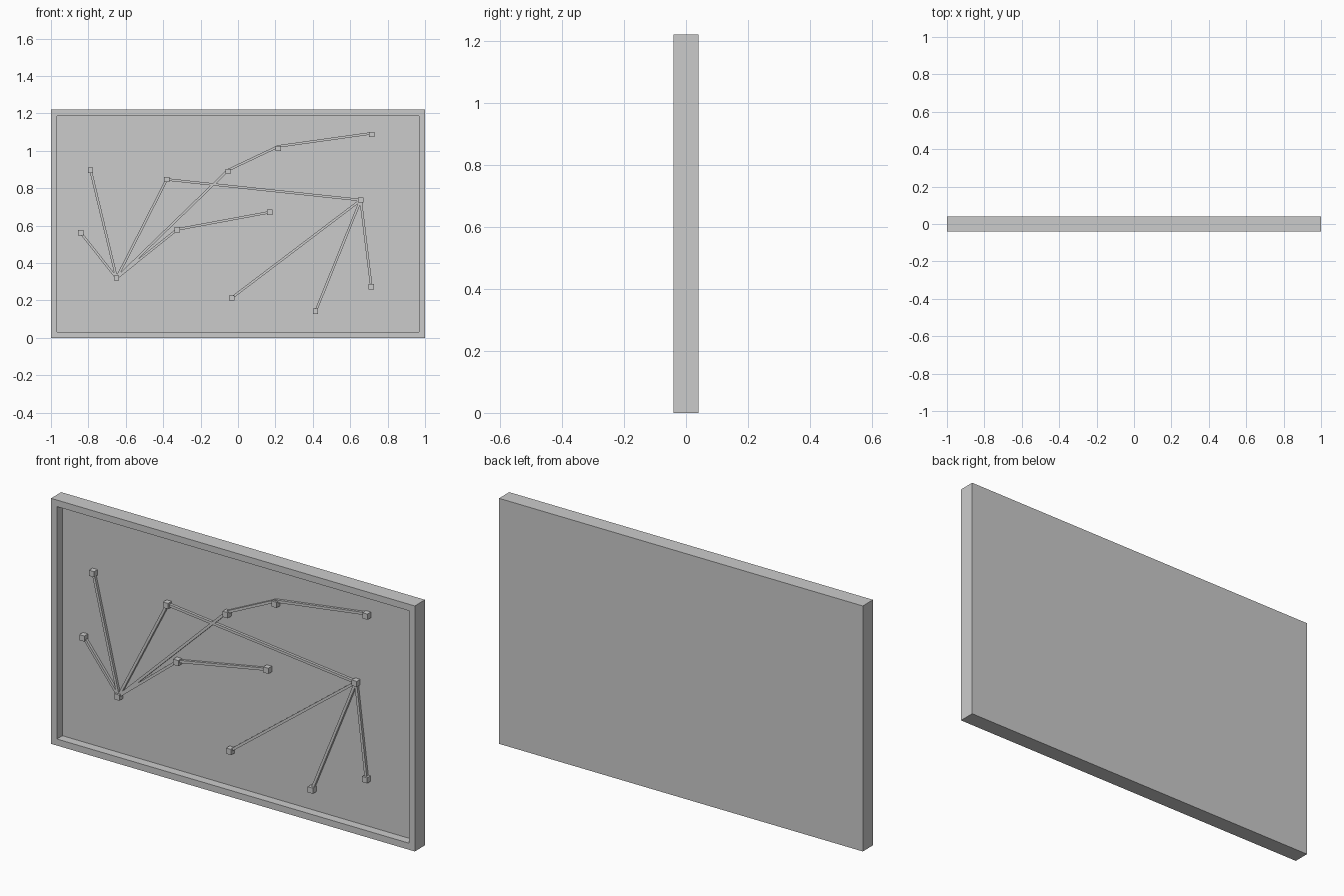
import bpy, bmesh
from mathutils import Vector, Matrix

if "Cube" in bpy.data.objects:
    bpy.data.objects.remove(bpy.data.objects["Cube"])


def add_object(name, bm):
    bmesh.ops.recalc_face_normals(bm, faces=bm.faces)
    mesh = bpy.data.meshes.new(name)
    bm.to_mesh(mesh)
    bm.free()
    obj = bpy.data.objects.new(name, mesh)
    bpy.context.collection.objects.link(obj)
    return obj


def box(name, centre, size, rot=Matrix.Identity(4)):
    bm = bmesh.new()
    m = Matrix.Translation(centre) @ rot @ Matrix.Diagonal((*size, 1))
    bmesh.ops.create_cube(bm, size=1, matrix=m)
    return add_object(name, bm)


# Board with a raised rim: inset the front face and push it back
W, D, H, RIM, RECESS = 2.0, 0.08, 1.22, 0.046, 0.043
bm = bmesh.new()
bmesh.ops.create_cube(bm, size=1, matrix=Matrix.Translation((0, 0, H / 2)) @ Matrix.Diagonal((W, D, H, 1)))
bm.normal_update()
front = min(bm.faces, key=lambda f: f.calc_center_median().y)
bmesh.ops.inset_region(bm, faces=[front], thickness=RIM)
inner = bmesh.ops.extrude_discrete_faces(bm, faces=[front])["faces"][0]
bmesh.ops.translate(bm, verts=inner.verts, vec=(0, RECESS, 0))
add_object("framed_board", bm)

# Pins: small cubes standing on the recessed surface
SURFACE = -D / 2 + RECESS
PIN = 0.028
pins = {
    "a": (-0.788, 0.896), "b": (-0.841, 0.562), "hub_left": (-0.649, 0.320),
    "c": (-0.381, 0.847), "d": (-0.053, 0.889), "e": (0.215, 1.012),
    "f": (0.715, 1.087), "g": (-0.325, 0.578), "h": (0.170, 0.672),
    "hub_right": (0.656, 0.737), "i": (-0.034, 0.214), "j": (0.415, 0.142),
    "k": (0.713, 0.273),
}
for key, (x, z) in pins.items():
    box("pin_" + key, (x, SURFACE - PIN / 2, z), (PIN, PIN, PIN))

# Strings: thin square bars running from pin to pin
THICK = 0.013
strings = [
    ("hub_left", "a", 0, 0), ("hub_left", "b", 0, 0), ("hub_left", "c", 0, 0),
    ("hub_left", "d", 0, 0.008), ("d", "e", 0.008, 0.012), ("e", "f", 0.012, 0.007),
    ("hub_left", "g", 0, 0.002), ("g", "h", 0.002, 0),
    ("c", "hub_right", 0, 0), ("hub_right", "i", 0, 0),
    ("hub_right", "j", 0, 0), ("hub_right", "k", 0, 0),
]
for p, q, lift_p, lift_q in strings:
    y = SURFACE - 0.011
    a = Vector((pins[p][0], y, pins[p][1] + lift_p))
    b = Vector((pins[q][0], y, pins[q][1] + lift_q))
    along = (b - a).normalized()
    depth = Vector((0, 1, 0))
    rot = Matrix((along, depth, along.cross(depth))).transposed().to_4x4()
    box(f"string_{p}_{q}", (a + b) / 2, ((b - a).length, THICK, THICK), rot)
